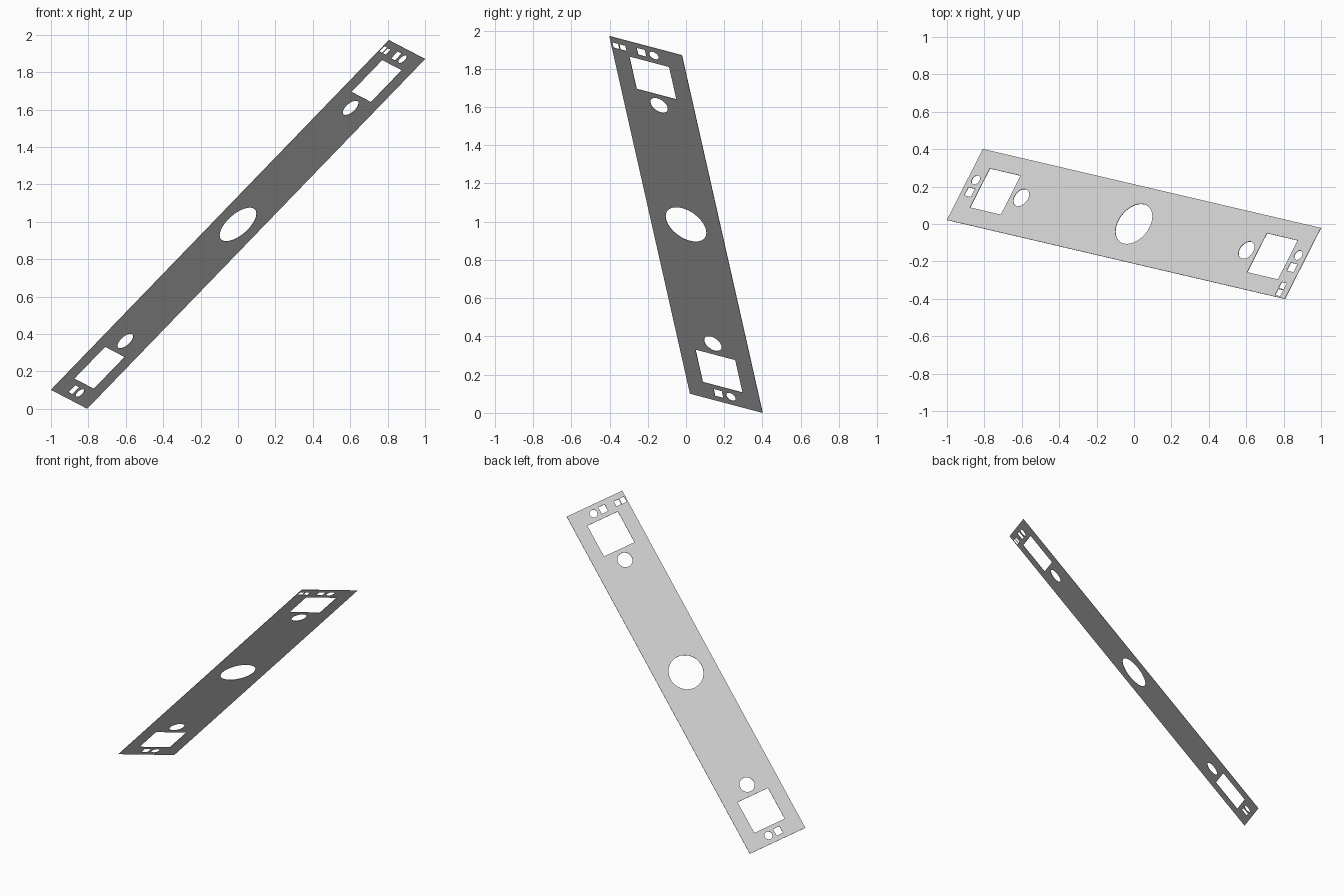
import bpy, bmesh, math
from mathutils import Matrix, Vector

cube = bpy.data.objects.get("Cube")
if cube:
    bpy.data.objects.remove(cube, do_unlink=True)

LENGTH, WIDTH, THICK = 2.634, 0.437, 0.003

# Single flat grey material
grey = bpy.data.materials.new("light_grey")
grey.use_nodes = True
color = (0.65, 0.65, 0.65, 1)
grey.diffuse_color = color
grey.node_tree.nodes["Principled BSDF"].inputs["Base Color"].default_value = color

# Flat outline curve: inner loops become cut-outs
outline = bpy.data.curves.new("plate_outline", "CURVE")
outline.dimensions = "2D"
outline.fill_mode = "BOTH"
outline.extrude = THICK / 2


def loop(points):
    spline = outline.splines.new("POLY")
    spline.points.add(len(points) - 1)
    for p, (x, y) in zip(spline.points, points):
        p.co = (x, y, 0, 1)
    spline.use_cyclic_u = True


def rect(cx, cy, sx, sy):
    loop([(cx + i * sx / 2, cy + j * sy / 2)
          for i, j in ((-1, -1), (1, -1), (1, 1), (-1, 1))])


def circle(cx, cy, r, n=48):
    loop([(cx + r * math.cos(math.tau * k / n), cy + r * math.sin(math.tau * k / n))
          for k in range(n)])


# Plate border and central hole
rect(0, 0, LENGTH, WIDTH)
circle(0, 0, 0.121, 64)

# Cut-outs repeated at both ends
for end in (-1, 1):
    rect(end * 1.08, 0, 0.24, 0.24)
    circle(end * 0.878, 0, 0.052)
    circle(end * 1.257, 0.039, 0.028, 32)
    rect(end * 1.257, -0.036, 0.052, 0.05)

# Pair of small slots in one upper corner only
for y in (-0.148, -0.191):
    rect(1.255, y, 0.04, 0.037)

plate = bpy.data.objects.new("plate", outline)
bpy.context.collection.objects.link(plate)

# Turn the curve into a clean flat-shaded mesh
bpy.ops.object.select_all(action="DESELECT")
plate.select_set(True)
bpy.context.view_layer.objects.active = plate
bpy.ops.object.convert(target="MESH")
plate = bpy.context.view_layer.objects.active
bm = bmesh.new()
bm.from_mesh(plate.data)
bmesh.ops.remove_doubles(bm, verts=bm.verts, dist=0.0001)
bmesh.ops.recalc_face_normals(bm, faces=bm.faces)

# Tilt the plate into place
along = Vector((1.807, -0.422, 1.87)).normalized()
across = Vector((0.193, 0.38, -0.1))
across = (across - along * across.dot(along)).normalized()
normal = along.cross(across)
tilt = Matrix((along, across, normal)).transposed().to_4x4()
bm.transform(tilt)
lowest = min(v.co.z for v in bm.verts)
bm.transform(Matrix.Translation((0, 0, -lowest)))
for f in bm.faces:
    f.smooth = False
    f.material_index = 0
bm.to_mesh(plate.data)
bm.free()
plate.data.materials.clear()
plate.data.materials.append(grey)
